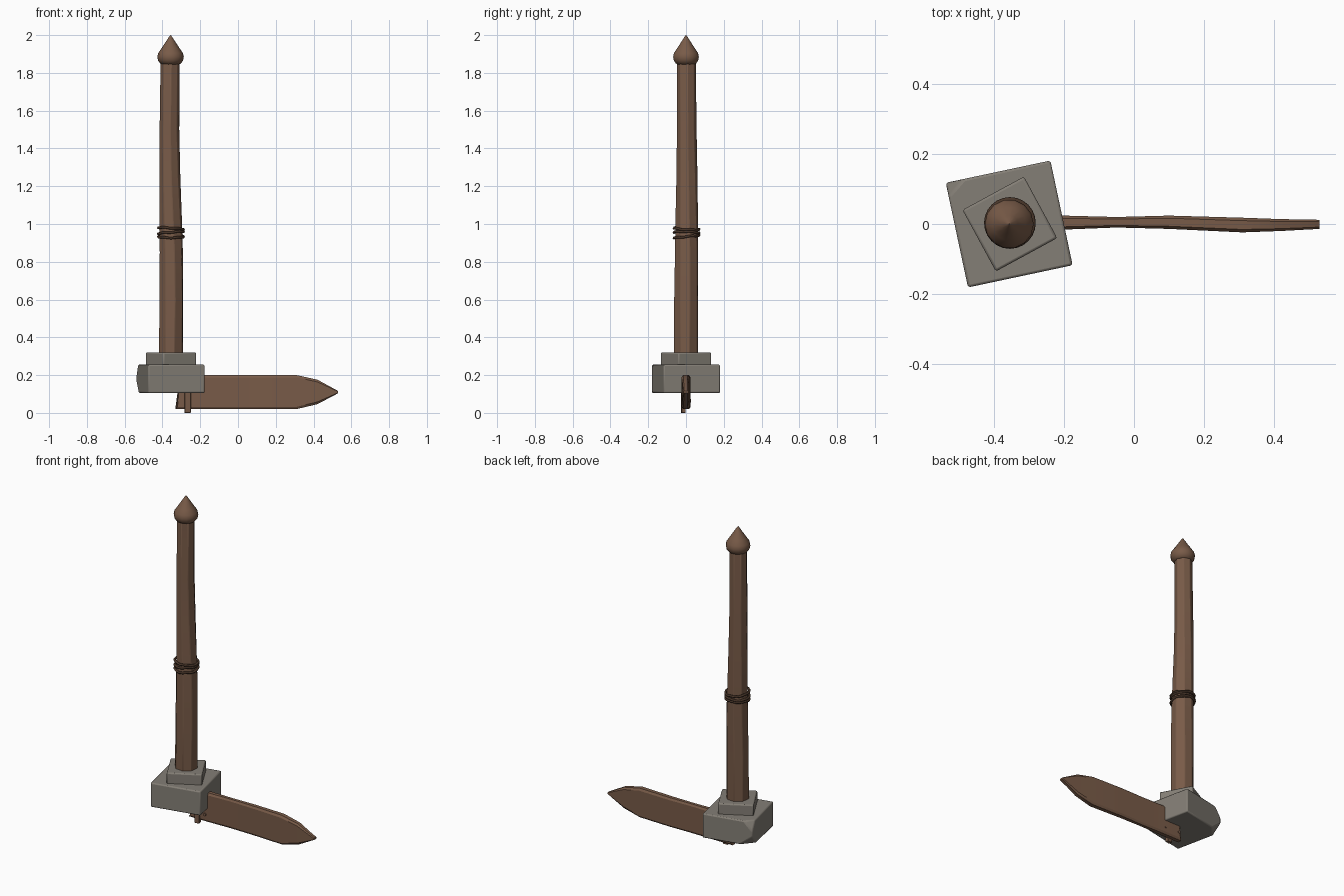
import bpy, bmesh, math
from mathutils import Vector, Matrix

if "Cube" in bpy.data.objects:
    bpy.data.objects.remove(bpy.data.objects["Cube"], do_unlink=True)

POST_X = -0.357


def material(name, rgb):
    m = bpy.data.materials.new(name)
    m.use_nodes = True
    m.diffuse_color = (*rgb, 1)
    bsdf = next(n for n in m.node_tree.nodes if n.type == 'BSDF_PRINCIPLED')
    bsdf.inputs["Base Color"].default_value = (*rgb, 1)
    bsdf.inputs["Roughness"].default_value = 0.8
    return m


wood = material("brown wood", (0.19, 0.105, 0.065))
stone = material("grey stone", (0.23, 0.21, 0.18))
cord = material("dark cord", (0.065, 0.036, 0.022))


def finish(name, bm, mat, bevel=0, smooth=30):
    bmesh.ops.recalc_face_normals(bm, faces=bm.faces)
    mesh = bpy.data.meshes.new(name)
    bm.to_mesh(mesh)
    bm.free()
    mesh.materials.append(mat)
    ob = bpy.data.objects.new(name, mesh)
    bpy.context.collection.objects.link(ob)
    if bevel:
        mod = ob.modifiers.new("soft edges", 'BEVEL')
        mod.width, mod.segments = bevel, 2
    bpy.ops.object.select_all(action='DESELECT')
    ob.select_set(True)
    bpy.context.view_layer.objects.active = ob
    bpy.ops.object.shade_smooth_by_angle(angle=math.radians(smooth))
    return ob


def box(bm, size, centre, turn=0):
    mat = (Matrix.Translation(centre) @ Matrix.Rotation(math.radians(turn), 4, 'Z')
           @ Matrix.Diagonal((*size, 1)))
    bmesh.ops.create_cube(bm, size=1, matrix=mat)


def loft(bm, rings):
    """Skin a list of equal point rings and close both ends."""
    loops = [[bm.verts.new(p) for p in ring] for ring in rings]
    n = len(loops[0])
    for a, b in zip(loops, loops[1:]):
        for i in range(n):
            j = (i + 1) % n
            bm.faces.new((a[i], a[j], b[j], b[i]))
    bm.faces.new(loops[0])
    bm.faces.new(loops[-1])


def circle(x, y, z, r, n, phase=0):
    return [(x + r * math.cos(phase + math.tau * i / n),
             y + r * math.sin(phase + math.tau * i / n), z) for i in range(n)]


# Lower stone block with a chipped rear corner
bm = bmesh.new()
box(bm, (0.306, 0.306, 0.15), (POST_X, 0, 0.18), 12)
corner = Vector((-0.537, 0.118, 0))
for height, depth, normal in ((0.255, 0.045, (-0.7, 0.6, 0.5)),
                              (0.105, 0.06, (-0.7, 0.6, -0.7))):
    n = Vector(normal).normalized()
    cut = bmesh.ops.bisect_plane(bm, geom=bm.verts[:] + bm.edges[:] + bm.faces[:],
                                 plane_co=corner + Vector((0, 0, height)) - n * depth * 0.6,
                                 plane_no=n, clear_outer=True)
    rim = [e for e in cut["geom_cut"] if isinstance(e, bmesh.types.BMEdge)]
    bmesh.ops.contextual_create(bm, geom=rim)
finish("stone_block", bm, stone, 0.007)

# Upper stone collar
bm = bmesh.new()
box(bm, (0.2, 0.2, 0.075), (POST_X + 0.002, 0, 0.2825), 28.5)
finish("stone_collar", bm, stone, 0.007)

# Bent, slightly twisted post: height, x offset, y offset, radius
bm = bmesh.new()
stations = [(0.25, 0.002, 0, 0.067), (0.6, 0.004, 0, 0.066), (0.85, 0.004, 0.003, 0.064),
            (1.05, 0, 0.004, 0.061), (1.25, -0.004, 0.005, 0.057),
            (1.5, -0.006, 0.004, 0.053), (1.87, -0.003, 0.002, 0.051)]
loft(bm, [circle(POST_X + x, y, z, r, 8, 0.2 + 0.12 * math.sin(3 * z))
          for z, x, y, r in stations])
finish("post", bm, wood, 0.004, 25)

# Pointed cap
bm = bmesh.new()
cap = [(1.845, 0.045), (1.85, 0.055), (1.865, 0.066), (1.885, 0.07), (1.905, 0.065),
       (1.93, 0.048), (1.965, 0.025), (1.993, 0.007), (2.0, 0.001)]
loft(bm, [circle(POST_X, 0, z, r, 14) for z, r in cap])
finish("post_cap", bm, wood, 0, 50)

# Cord wound three times round the post
curve = bpy.data.curves.new("cord_wrap", 'CURVE')
curve.dimensions = '3D'
curve.bevel_depth, curve.bevel_resolution = 0.007, 1
for k in range(3):
    spline = curve.splines.new('POLY')
    spline.points.add(23)
    spline.use_cyclic_u = True
    for i, p in enumerate(spline.points):
        a = math.tau * i / 24
        z = 0.933 + 0.021 * k + 0.006 * math.sin(a + 2 * k) + 0.002 * math.sin(5 * a)
        p.co = (POST_X + 0.002 + 0.067 * math.cos(a), 0.003 + 0.067 * math.sin(a), z, 1)
curve.materials.append(cord)
wrap = bpy.data.objects.new("cord_wrap", curve)
bpy.context.collection.objects.link(wrap)

# Warped pointed plank: x, bottom, top, y centre, half thickness
bm = bmesh.new()
plank = [(-0.32, 0.02, 0.2, 0.004, 0.02), (-0.2, 0.02, 0.2, 0.004, 0.02),
         (-0.05, 0.02, 0.2, 0.005, 0.015), (0.1, 0.02, 0.2, 0.005, 0.019),
         (0.31, 0.02, 0.2, -0.003, 0.021), (0.42, 0.046, 0.176, -0.003, 0.017),
         (0.53, 0.104, 0.116, -0.001, 0.013)]
rings = []
for i, (x, lo, hi, y, t) in enumerate(plank):
    c = min(0.012, (hi - lo) / 4)
    lean = 0.012 if i == 0 else 0
    rings.append([(x - lean, y - t * 0.6, lo), (x - lean, y + t * 0.6, lo),
                  (x, y + t, lo + c), (x + lean, y + t, hi - c),
                  (x + lean, y + t * 0.6, hi), (x + lean, y - t * 0.6, hi),
                  (x + lean, y - t, hi - c), (x, y - t, lo + c)])
loft(bm, rings)
finish("pointed_plank", bm, wood, 0, 20)

# Peg hanging below the block against the plank
bm = bmesh.new()
box(bm, (0.032, 0.022, 0.12), (-0.267, -0.015, 0.06), 8)
finish("hanging_peg", bm, wood, 0.003)

# Small pins through the plank
bm = bmesh.new()
for x in (-0.312, -0.215):
    bmesh.ops.create_cone(bm, cap_ends=True, segments=8, radius1=0.009, radius2=0.009,
                          depth=0.05, matrix=Matrix.Translation((x, 0.002, 0.065))
                          @ Matrix.Rotation(math.pi / 2, 4, 'X'))
finish("plank_pins", bm, wood)
